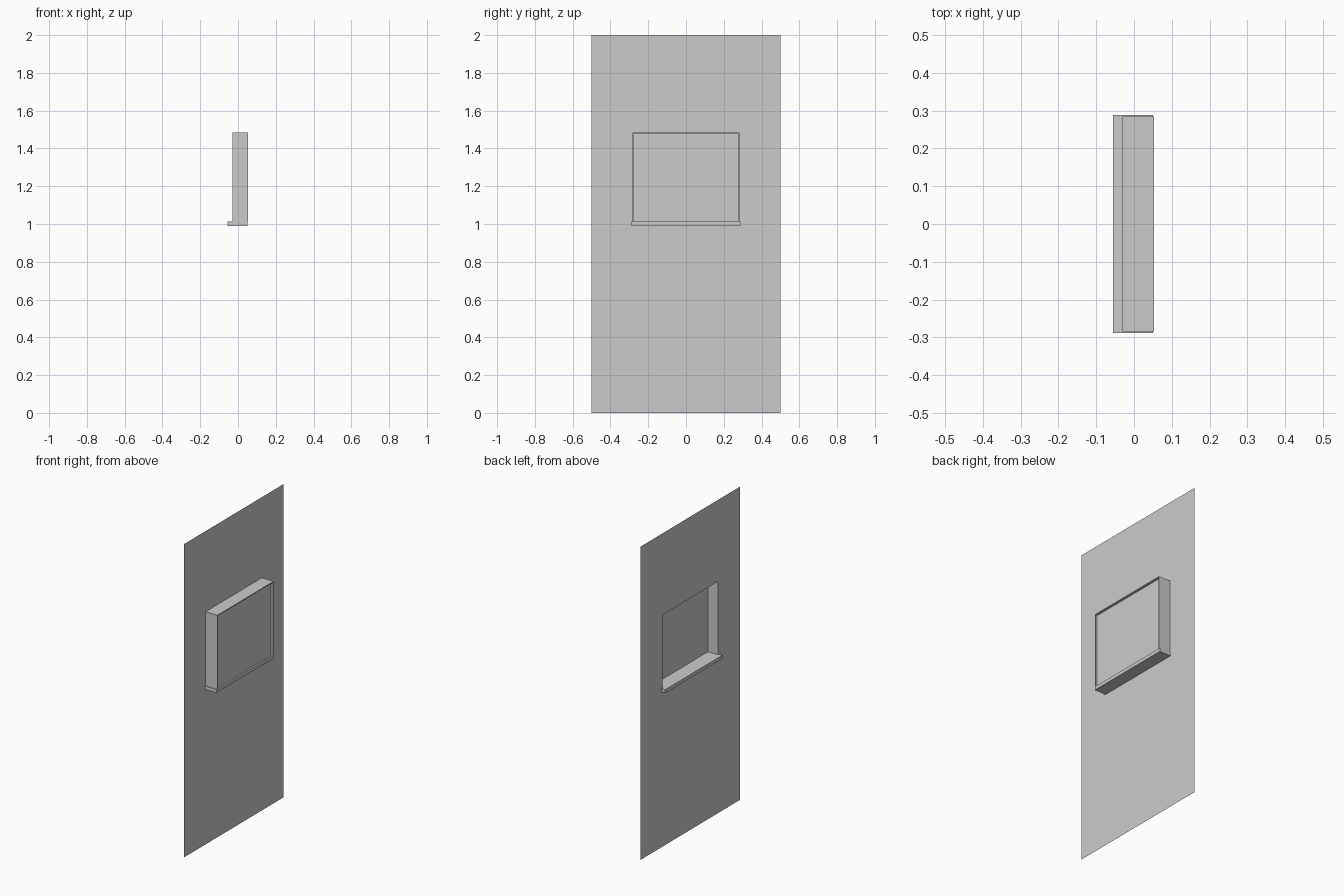
import bpy
import bmesh

old = bpy.data.objects.get("Cube")
if old:
    bpy.data.objects.remove(old, do_unlink=True)

grey = bpy.data.materials.new("plain grey")
grey.use_nodes = True
colour = (0.6, 0.6, 0.6, 1)
grey.diffuse_color = colour
grey.node_tree.nodes["Principled BSDF"].inputs["Base Color"].default_value = colour


def add_object(name, bm):
    mesh = bpy.data.meshes.new(name)
    bm.to_mesh(mesh)
    bm.free()
    mesh.materials.append(grey)
    obj = bpy.data.objects.new(name, mesh)
    bpy.context.collection.objects.link(obj)
    return obj


def box(name, x, y, z):
    """Axis-aligned box from (low, high) ranges."""
    bm = bmesh.new()
    bmesh.ops.create_cube(bm, size=1)
    for v in bm.verts:
        for i, (low, high) in enumerate((x, y, z)):
            v.co[i] = high if v.co[i] > 0 else low
    return add_object(name, bm)


WALL_X, FRONT_X, PANE_X = -0.03, 0.053, 0.04
HALF, THICK = 0.284, 0.006
SILL_BOTTOM, SILL_TOP, TOP = 0.99, 1.012, 1.485

# Thin wall sheet with a rectangular window opening
bm = bmesh.new()
ys = (-0.5, -HALF, HALF, 0.5)
zs = (0, SILL_TOP, TOP, 2)
grid = [[bm.verts.new((WALL_X, y, z)) for y in ys] for z in zs]
for r in range(3):
    for c in range(3):
        if (r, c) != (1, 1):
            bm.faces.new((grid[r][c], grid[r][c + 1],
                          grid[r + 1][c + 1], grid[r + 1][c]))
add_object("wall", bm)

# Window surround projecting from the wall
depth = (WALL_X, FRONT_X)
for name, side in (("left_jamb", 1), ("right_jamb", -1)):
    edges = sorted((side * (HALF - THICK), side * HALF))
    box(name, depth, edges, (SILL_TOP, TOP))
box("window_head", depth, (THICK - HALF, HALF - THICK), (TOP - THICK, TOP))

# Sill passing through the wall
box("window_sill", (-0.055, 0.05), (-0.288, 0.288), (SILL_BOTTOM, SILL_TOP))

# Pane set back a little from the rim
bm = bmesh.new()
corners = ((-1, SILL_TOP), (1, SILL_TOP), (1, TOP - THICK), (-1, TOP - THICK))
bm.faces.new([bm.verts.new((PANE_X, s * (HALF - THICK), z)) for s, z in corners])
add_object("window_pane", bm)
